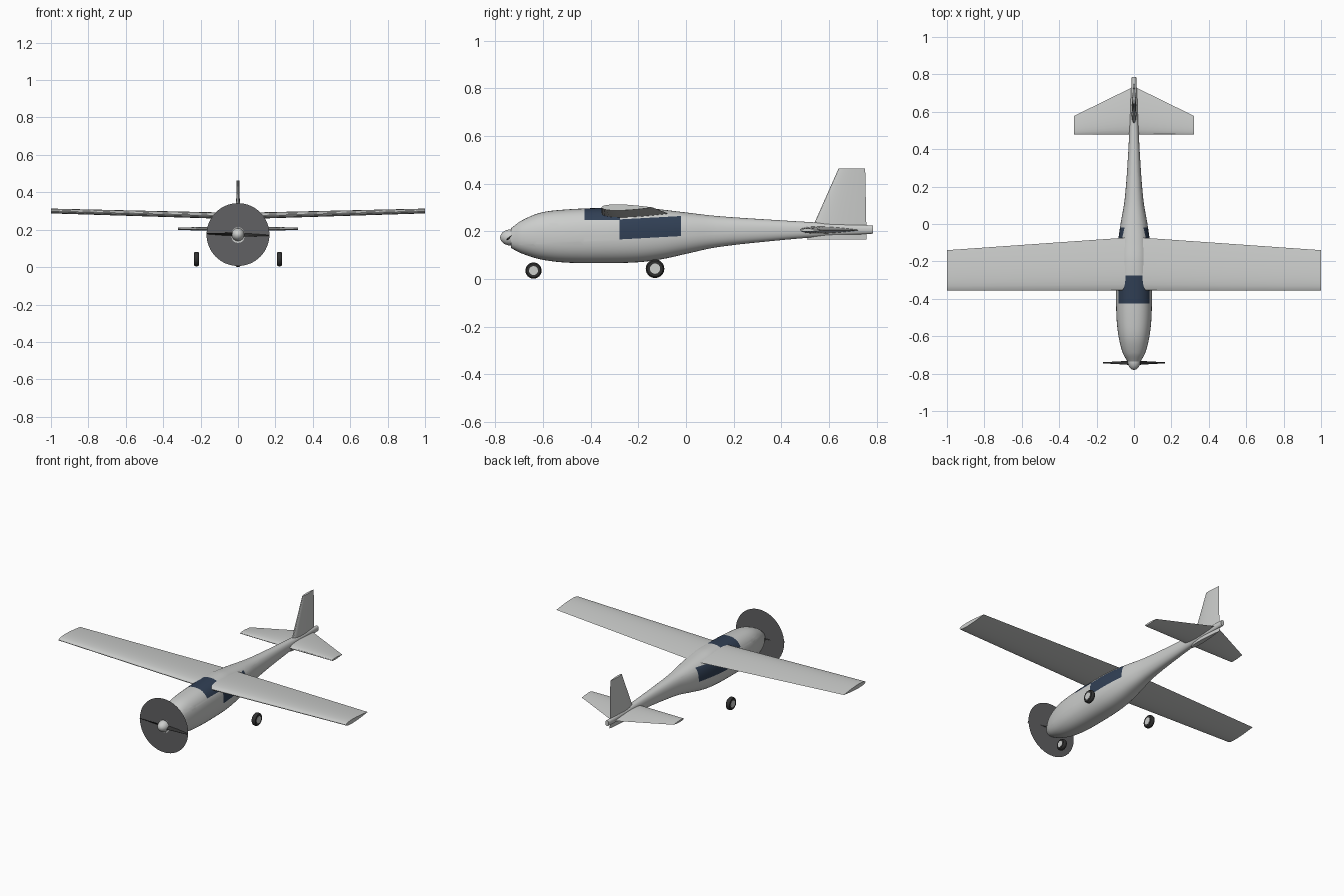
import bpy, bmesh, math
from mathutils import Vector, Matrix

cube = bpy.data.objects.get("Cube")
if cube:
    bpy.data.objects.remove(cube, do_unlink=True)


def material(name, r, g, b):
    m = bpy.data.materials.new(name)
    m.use_nodes = True
    m.diffuse_color = (r, g, b, 1)
    bsdf = next(n for n in m.node_tree.nodes if n.type == 'BSDF_PRINCIPLED')
    bsdf.inputs["Base Color"].default_value = (r, g, b, 1)
    return m


body_grey = material("body grey", .6, .61, .6)
glass_blue = material("dark blue glass", .03, .05, .09)
disc_grey = material("disc grey", .12, .12, .125)
rubber = material("black rubber", .03, .03, .03)


def finish(name, bm, mats, angle=40):
    bmesh.ops.recalc_face_normals(bm, faces=bm.faces[:])
    mesh = bpy.data.meshes.new(name)
    bm.to_mesh(mesh)
    bm.free()
    obj = bpy.data.objects.new(name, mesh)
    bpy.context.collection.objects.link(obj)
    for m in mats:
        mesh.materials.append(m)
    bpy.ops.object.select_all(action='DESELECT')
    obj.select_set(True)
    bpy.context.view_layer.objects.active = obj
    bpy.ops.object.shade_smooth_by_angle(angle=math.radians(angle))
    return obj


def loft(rings):
    """Skin a list of equal closed rings and cap both ends."""
    bm = bmesh.new()
    loops = [[bm.verts.new(p) for p in ring] for ring in rings]
    n = len(loops[0])
    for a, b in zip(loops, loops[1:]):
        for i in range(n):
            j = (i + 1) % n
            bm.faces.new((a[i], a[j], b[j], b[i]))
    bm.faces.new(loops[0])
    bm.faces.new(loops[-1])
    return bm


def lathe(profile, axis, center, sides=32):
    """Profile of (radius, offset) turned about the x or y axis."""
    rings = []
    for r, h in profile:
        ring = []
        for i in range(sides):
            t = math.tau * i / sides
            u, v = r * math.cos(t), r * math.sin(t)
            p = Vector((h, u, v)) if axis == 'x' else Vector((u, h, v))
            ring.append(p + Vector(center))
        rings.append(ring)
    return loft(rings)


def foil(chord, steps=14, thick=.12):
    """Symmetric airfoil loop as (along chord, offset) pairs."""
    upper = []
    for i in range(steps + 1):
        s = (1 - math.cos(math.pi * i / steps)) / 2
        h = 5 * thick * (.2969 * s ** .5 - .126 * s - .3516 * s ** 2
                         + .2843 * s ** 3 - .1036 * s ** 4)
        upper.append((s * chord, h * chord))
    return upper + [(s, -h) for s, h in upper[-2:0:-1]]


def flying_surface(name, sections, upright=False, mat=body_grey, thick=.12):
    """Sections are (x, leading y, z, chord)."""
    rings = []
    for x, y, z, chord in sections:
        rings.append([(x + h, y + s, z) if upright else (x, y + s, z + h)
                      for s, h in foil(chord, thick=thick)])
    return finish(name, loft(rings), [mat], 30)


# Fuselage stations: y, bottom, top, half width
stations = [(-.735, .13, .212, .035), (-.69, .107, .245, .06),
            (-.61, .082, .278, .081), (-.51, .069, .291, .093),
            (-.36, .066, .298, .096), (-.2, .07, .301, .094),
            (-.1, .083, .291, .086), (0, .105, .279, .072),
            (.13, .133, .264, .05), (.38, .161, .247, .031),
            (.6, .179, .234, .021), (.785, .19, .224, .012)]


def smooth_stations(points, steps=5):
    out = []
    pts = [Vector(p) for p in points]
    for i in range(len(pts) - 1):
        a, b = pts[i], pts[i + 1]
        before, after = pts[max(i - 1, 0)], pts[min(i + 2, len(pts) - 1)]
        ma = (b - before) * ((b[0] - a[0]) / (b[0] - before[0]))
        mb = (after - a) * ((b[0] - a[0]) / (after[0] - a[0]))
        for k in range(steps):
            t = k / steps
            out.append(a * (2*t**3 - 3*t**2 + 1) + ma * (t**3 - 2*t**2 + t)
                       + b * (3*t**2 - 2*t**3) + mb * (t**3 - t**2))
    return out + [pts[-1]]


def oval(y, low, high, half, sides=40, power=2.35):
    ring = []
    for i in range(sides):
        t = math.tau * i / sides
        c, s = math.cos(t), math.sin(t)
        u = math.copysign(abs(c) ** (2 / power), c)
        v = math.copysign(abs(s) ** (2 / power), s)
        ring.append((u * half, y, (low + high) / 2 + v * (high - low) / 2))
    return ring


# Fuselage with windscreen and side windows cut into the skin
bm = loft([oval(*s) for s in smooth_stations(stations)])
slope = .055
screen_front, screen_back, screen_low = -.425, -.276, .248
window_front, window_back, window_low, window_high = -.279, -.02, .18, .264
cuts = [((0, y, 0), (0, 1, 0))
        for y in (screen_front, screen_back, window_front, window_back)]
cuts.append(((0, 0, screen_low), (0, 0, 1)))
cuts += [((0, window_back, z), (0, -slope, 1)) for z in (window_low, window_high)]
for co, no in cuts:
    bmesh.ops.bisect_plane(bm, geom=bm.verts[:] + bm.edges[:] + bm.faces[:],
                           plane_co=co, plane_no=no, dist=1e-5)
for f in bm.faces:
    c = f.calc_center_median()
    tilt = slope * (c.y - window_back)
    screen = screen_front < c.y < screen_back and c.z > screen_low
    window = (window_front < c.y < window_back
              and window_low < c.z - tilt < window_high)
    f.material_index = int(screen or window)
finish("fuselage", bm, [body_grey, glass_blue])

# Wing and tail surfaces
flying_surface("wing", [(-1, -.355, .3, .215), (0, -.355, .273, .285),
                        (1, -.355, .3, .215)])
flying_surface("tailplane", [(-.32, .478, .205, .1), (0, .478, .205, .257),
                             (.32, .478, .205, .1)])
flying_surface("fin", [(0, .508, .165, .25), (0, .64, .463, .112)], upright=True)

# Propeller: spinner, two pitched blades and the thin spinning disc
hub = Vector((0, -.742, .174))
dome = [(max(.034 * math.cos(a), .001), -.045 * math.sin(a))
        for a in (math.pi / 2 * i / 8 for i in range(9))]
finish("spinner", lathe([(.034, .01)] + dome, 'y', (0, -.735, hub.z)), [body_grey])
for side, turn in (("left", 0), ("right", math.pi)):
    blade = flying_surface(side + "_propeller_blade",
                           [(.01, -.016, 0, .032), (.08, -.01, 0, .02),
                            (.167, -.004, 0, .008)], mat=rubber, thick=.2)
    blade.matrix_world = (Matrix.Translation(hub)
                          @ Matrix.Rotation(turn + .03, 4, 'Y')
                          @ Matrix.Rotation(math.radians(42), 4, 'X'))
bm = bmesh.new()
bmesh.ops.create_circle(bm, cap_ends=True, segments=64, radius=.168,
                        matrix=Matrix.Translation((0, -.735, hub.z))
                        @ Matrix.Rotation(math.pi / 2, 4, 'X'))
finish("propeller_disc", bm, [disc_grey])


# Wheels: rounded tyre with a pale hub
def wheel(name, x, y, z, r, w=.013):
    half = [(r * .6, w), (r * .85, w), (r * .96, w * .7), (r, w * .25)]
    profile = half + [(a, -h) for a, h in reversed(half)]
    finish(name + "_tyre", lathe(profile, 'x', (x, y, z)), [rubber])
    finish(name + "_hub", lathe([(r * .55, w + .001), (r * .55, -w - .001)],
                                'x', (x, y, z)), [body_grey])


wheel("nose_wheel", 0, -.64, .035, .034)
wheel("left_wheel", .222, -.13, .043, .039)
wheel("right_wheel", -.222, -.13, .043, .039)
